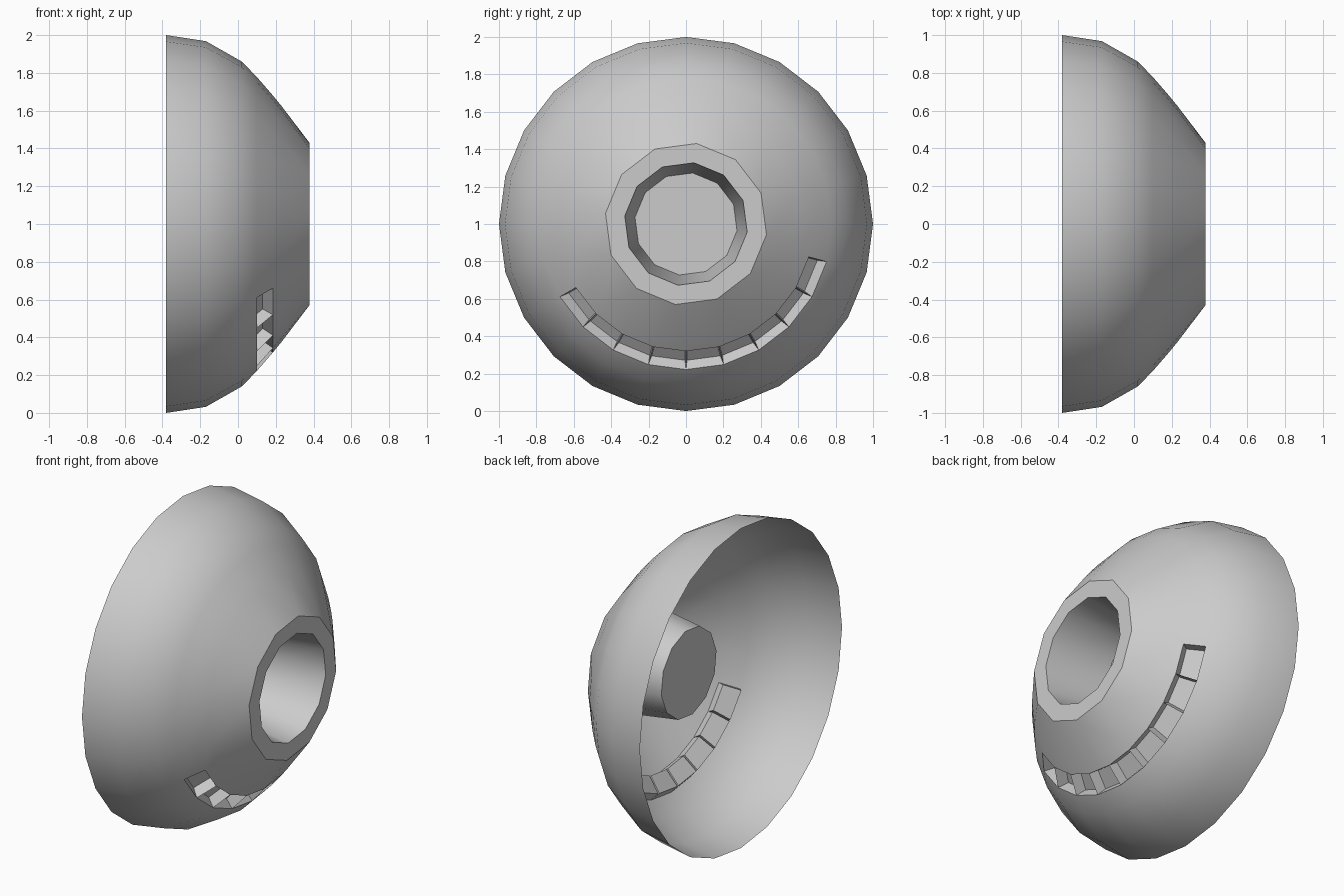
import bpy, bmesh
from math import sin, cos, radians

if "Cube" in bpy.data.objects:
    bpy.data.objects.remove(bpy.data.objects["Cube"])

bm = bmesh.new()


def ring(x, r, count, offset=0.0):
    """Ring of vertices around the x axis, starting at the top."""
    step = 360 / count
    return [bm.verts.new((x, r * sin(radians(i * step + offset)),
                          1 + r * cos(radians(i * step + offset))))
            for i in range(count)]


def bridge(a, b):
    n = len(a)
    return [bm.faces.new((a[i], b[i], b[(i + 1) % n], a[(i + 1) % n]))
            for i in range(n)]


# Outer dome, 24 sides
dome = [(-0.38, 1.0), (-0.17, 0.968), (0.02, 0.86),
        (0.10, 0.778), (0.185, 0.68), (0.23, 0.625)]
rings = [ring(x, r, 24) for x, r in dome]
bands = [bridge(a, b) for a, b in zip(rings, rings[1:])]

# Front edge drops to 12 sides: pairs of dome vertices meet at one point
last = rings[-1]
front = ring(0.378, 0.434, 12, 7.5)
for i in range(12):
    a, b, c = last[2 * i], last[2 * i + 1], last[(2 * i + 2) % 24]
    bm.faces.new((a, front[i], b))
    bm.faces.new((b, front[i], front[(i + 1) % 12], c))

# Flat front lip, tapered socket and its floor
lip = ring(0.378, 0.33, 12, 7.5)
floor = ring(-0.02, 0.275, 12, 7.5)
bridge(front, lip)
bridge(lip, floor)
bm.faces.new(list(reversed(floor)))

# Row of nine recessed vents along the lower part of the dome
bm.normal_update()
slots = bands[3][7:16]
normals = [f.normal.copy() for f in slots]
pockets = bmesh.ops.extrude_discrete_faces(bm, faces=slots)["faces"]
for f, n in zip(pockets, normals):
    centre = f.calc_center_median()
    for v in f.verts:
        v.co = centre + (v.co - centre) * 0.88 - n * 0.065

mesh = bpy.data.meshes.new("domed_cover")
bm.to_mesh(mesh)
bm.free()
cover = bpy.data.objects.new("domed_cover", mesh)
bpy.context.collection.objects.link(cover)
bpy.context.view_layer.objects.active = cover
cover.select_set(True)
bpy.ops.object.shade_smooth_by_angle(angle=radians(30.5))
